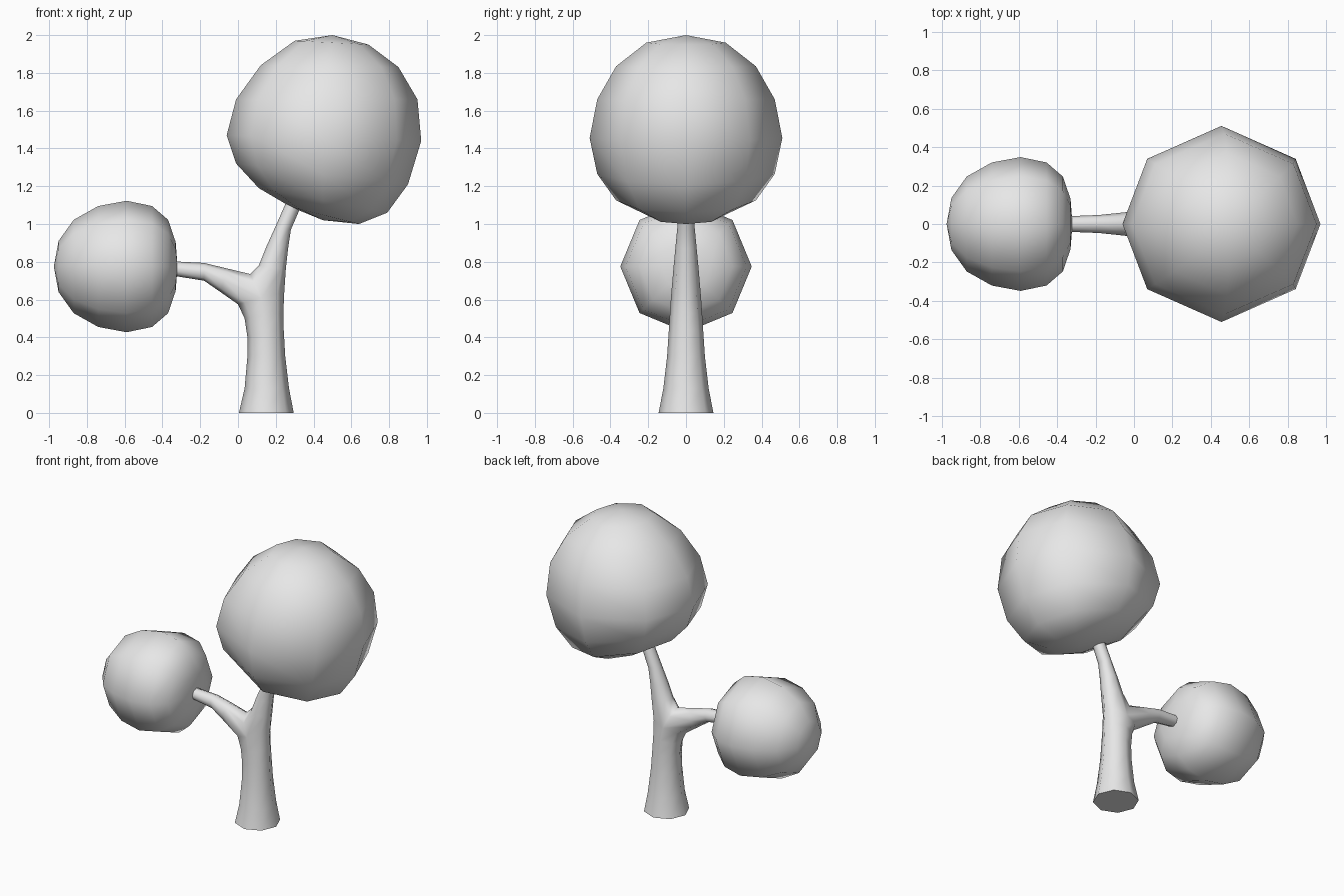
import bpy, bmesh, math

if "Cube" in bpy.data.objects:
    bpy.data.objects.remove(bpy.data.objects["Cube"])

SIDES = 8

grey = bpy.data.materials.new("plain_grey")
grey.use_nodes = True
grey.diffuse_color = (0.8, 0.8, 0.8, 1)
grey.node_tree.nodes["Principled BSDF"].inputs["Base Color"].default_value = (0.8, 0.8, 0.8, 1)


def ring(bm, a, b, w, diag=(1, 1)):
    """Oval loop running from point a to point b (x, z), with half width w in y."""
    verts = []
    for i in range(SIDES):
        t = 2 * math.pi * i / SIDES
        kx, ky = diag if i % 2 else (1, 1)
        c, s = math.cos(t) * kx, math.sin(t) * ky
        x = (a[0] + b[0]) / 2 + (a[0] - b[0]) / 2 * c
        z = (a[1] + b[1]) / 2 + (a[1] - b[1]) / 2 * c
        verts.append(bm.verts.new((x, w * s, z)))
    return verts


def bridge(bm, r, s):
    for i in range(SIDES):
        j = (i + 1) % SIDES
        bm.faces.new((r[i], r[j], s[j], s[i]))


def loft(bm, loops):
    for r, s in zip(loops, loops[1:]):
        bridge(bm, r, s)


def fan(bm, loop, tip):
    v = bm.verts.new((tip[0], 0, tip[1]))
    for i in range(SIDES):
        bm.faces.new((loop[i], loop[(i + 1) % SIDES], v))


def finish(bm, name, angle):
    bmesh.ops.recalc_face_normals(bm, faces=bm.faces)
    mesh = bpy.data.meshes.new(name)
    bm.to_mesh(mesh)
    bm.free()
    mesh.materials.append(grey)
    ob = bpy.data.objects.new(name, mesh)
    bpy.context.collection.objects.link(ob)
    bpy.ops.object.select_all(action="DESELECT")
    bpy.context.view_layer.objects.active = ob
    ob.select_set(True)
    bpy.ops.object.shade_smooth_by_angle(angle=math.radians(angle))
    return ob


def crown(name, tip, loops, end, diag=(1, 1)):
    bm = bmesh.new()
    rings = [ring(bm, a, b, w, diag) for a, b, w in loops]
    loft(bm, rings)
    fan(bm, rings[0], tip)
    fan(bm, rings[-1], end)
    return finish(bm, name, 70)


# Large upper crown, its lower half leaning towards the trunk
crown("upper_crown", (0.5, 2.0), [
    ((0.69, 1.95), (0.3, 1.97), 0.21),
    ((0.85, 1.83), (0.12, 1.84), 0.37),
    ((0.95, 1.66), (-0.01, 1.66), 0.47),
    ((0.97, 1.44), (-0.06, 1.47), 0.51),
    ((0.9, 1.21), (-0.01, 1.32), 0.47),
    ((0.79, 1.06), (0.11, 1.19), 0.37),
    ((0.64, 1.0), (0.28, 1.09), 0.2)], (0.45, 1.02), (1.06, 0.94))

# Small side crown, lying along the branch
side = [(-0.95, 0.135), (-0.87, 0.247), (-0.74, 0.32), (-0.59, 0.348),
        (-0.455, 0.32), (-0.37, 0.247), (-0.33, 0.13)]
crown("side_crown", (-0.975, 0.775),
      [((x, 0.775 + r), (x, 0.775 - r), r) for x, r in side], (-0.32, 0.775))

# Trunk forking into a stem and a side branch
bm = bmesh.new()
trunk = [ring(bm, a, b, w) for a, b, w in [
    ((0.295, 0), (0.005, 0), 0.145),
    ((0.27, 0.13), (0.035, 0.13), 0.12),
    ((0.25, 0.3), (0.05, 0.3), 0.1),
    ((0.242, 0.44), (0.05, 0.4), 0.092),
    ((0.24, 0.53), (0.035, 0.5), 0.086),
    ((0.245, 0.64), (0, 0.575), 0.08)]]
loft(bm, trunk)
bm.faces.new(trunk[0])
f = trunk[-1]
back, top, front = [bm.verts.new(p) for p in
                    [(0.085, 0.06, 0.69), (0.065, 0, 0.735), (0.085, -0.06, 0.69)]]

# Stem up to the large crown
stem = [[f[0], f[1], f[2], back, top, front, f[6], f[7]]]
stem += [ring(bm, a, b, w) for a, b, w in [
    ((0.253, 0.76), (0.11, 0.78), 0.066),
    ((0.265, 0.87), (0.15, 0.88), 0.056),
    ((0.28, 0.97), (0.2, 0.99), 0.046),
    ((0.345, 1.12), (0.27, 1.15), 0.04)]]
loft(bm, stem)
bm.faces.new(stem[-1])

# Branch out to the side crown
branch = [[top, back, f[2], f[3], f[4], f[5], f[6], front]]
branch += [ring(bm, a, b, w) for a, b, w in [
    ((-0.06, 0.765), (-0.09, 0.638), 0.058),
    ((-0.18, 0.794), (-0.18, 0.7), 0.047),
    ((-0.4, 0.805), (-0.4, 0.735), 0.038)]]
loft(bm, branch)
bm.faces.new(branch[-1])
finish(bm, "trunk", 75)
